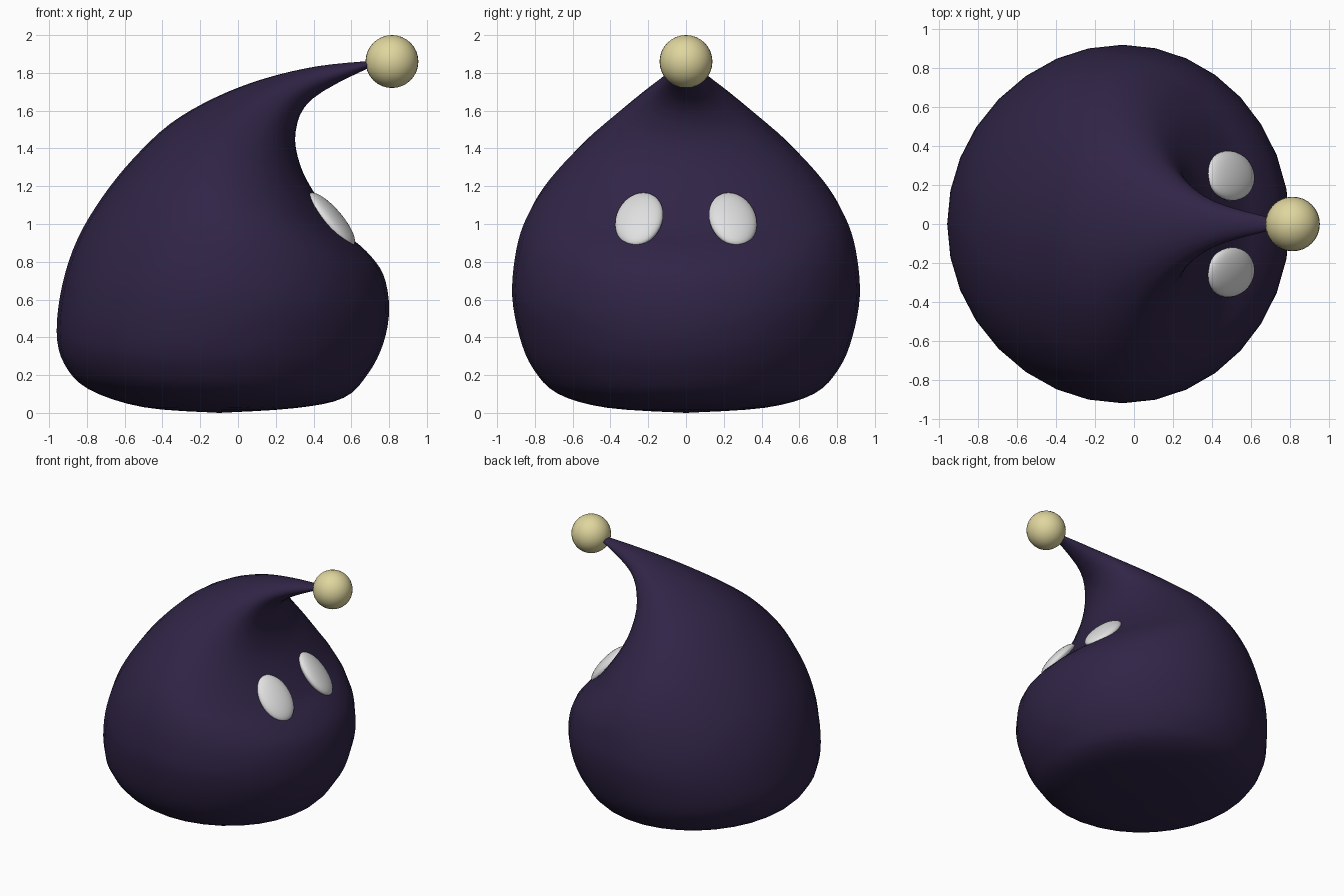
import bpy, bmesh, math
from mathutils import Vector, Matrix

if "Cube" in bpy.data.objects:
    bpy.data.objects.remove(bpy.data.objects["Cube"])


def material(name, rgb):
    m = bpy.data.materials.new(name)
    m.diffuse_color = (*rgb, 1)
    m.use_nodes = True
    m.node_tree.nodes["Principled BSDF"].inputs["Base Color"].default_value = m.diffuse_color
    return m


purple = material("dark purple", (0.030, 0.018, 0.062))
cream = material("cream yellow", (0.74, 0.67, 0.34))
white = material("soft white", (0.75, 0.75, 0.75))


def finish(bm, name, mat):
    bmesh.ops.recalc_face_normals(bm, faces=bm.faces[:])
    for f in bm.faces:
        f.smooth = True
    mesh = bpy.data.meshes.new(name)
    bm.to_mesh(mesh)
    bm.free()
    mesh.materials.append(mat)
    ob = bpy.data.objects.new(name, mesh)
    bpy.context.collection.objects.link(ob)
    return ob


def spline(a, b, c, d, t):
    return [0.5 * (2 * q + (r - p) * t + (2 * p - 5 * q + 4 * r - s) * t * t
                   + (3 * q - p - 3 * r + s) * t ** 3)
            for p, q, r, s in zip(a, b, c, d)]


# Hooded body: tilted oval sections (back x, back z, face x, face z, half width)
sections = [
    (-0.10, 0.00, -0.10, 0.00, 0.00),
    (-0.50, 0.03, 0.30, 0.025, 0.42),
    (-0.79, 0.125, 0.56, 0.08, 0.68),
    (-0.92, 0.26, 0.69, 0.21, 0.81),
    (-0.96, 0.43, 0.77, 0.37, 0.88),
    (-0.93, 0.68, 0.80, 0.55, 0.92),
    (-0.85, 0.92, 0.77, 0.73, 0.905),
    (-0.72, 1.14, 0.68, 0.855, 0.86),
    (-0.56, 1.34, 0.55, 0.97, 0.77),
    (-0.36, 1.53, 0.42, 1.14, 0.61),
    (-0.12, 1.67, 0.33, 1.31, 0.43),
    (0.14, 1.77, 0.305, 1.49, 0.26),
    (0.42, 1.835, 0.39, 1.66, 0.12),
    (0.70, 1.863, 0.68, 1.82, 0.035),
    (0.80, 1.865, 0.80, 1.845, 0.01),
]
SIDES, STEPS = 32, 4
rows = []
for i in range(len(sections) - 1):
    a = sections[max(i - 1, 0)]
    d = sections[min(i + 2, len(sections) - 1)]
    for k in range(STEPS):
        rows.append(spline(a, sections[i], sections[i + 1], d, k / STEPS))
rows.append(sections[-1])

bm = bmesh.new()
base = bm.verts.new((-0.10, 0, 0))
rings = []
for bx, bz, fx, fz, w in rows[1:]:
    ring = []
    for j in range(SIDES):
        ang = math.tau * j / SIDES
        t = (1 + math.cos(ang)) / 2
        ring.append(bm.verts.new((bx + (fx - bx) * t, w * math.sin(ang),
                                  max(0, bz + (fz - bz) * t))))
    rings.append(ring)
for j in range(SIDES):
    n = (j + 1) % SIDES
    bm.faces.new((base, rings[0][n], rings[0][j]))
    for lo, hi in zip(rings, rings[1:]):
        bm.faces.new((lo[j], lo[n], hi[n], hi[j]))
bm.faces.new(rings[-1])
finish(bm, "hooded_body", purple)

# Bobble on the tip
bm = bmesh.new()
bmesh.ops.create_uvsphere(bm, u_segments=32, v_segments=16, radius=0.14,
                          matrix=Matrix.Translation((0.815, 0, 1.86)))
finish(bm, "tip_ball", cream)

# Flattened oval eyes lying on the face
for side, name in ((-1, "eye_right"), (1, "eye_left")):
    normal = Vector((0.73, 0.22 * side, 0.64)).normalized()
    up = Vector((-0.65, -0.10 * side, 0.76))
    up = (up - normal * up.dot(normal)).normalized()
    across = up.cross(normal)
    frame = Matrix((normal * 0.05, across * 0.13, up * 0.18)).transposed().to_4x4()
    bm = bmesh.new()
    bmesh.ops.create_uvsphere(bm, u_segments=32, v_segments=16, radius=1,
                              matrix=Matrix.Translation((0.495, 0.248 * side, 1.025)) @ frame)
    finish(bm, name, white)
